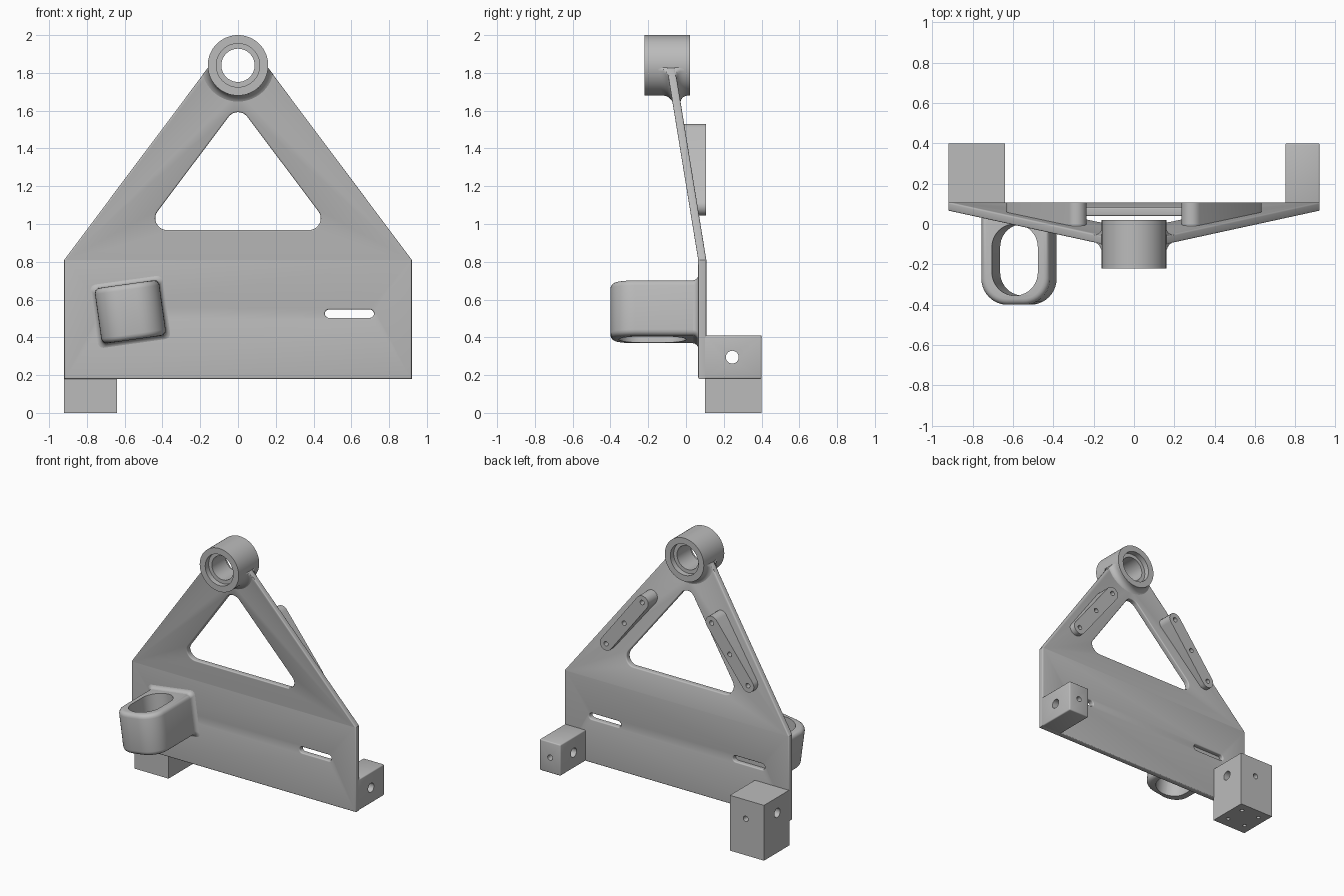
import bpy, bmesh
from math import sin, cos, pi, atan2, radians
from mathutils import Matrix, Vector

cube = bpy.data.objects.get("Cube")
if cube:
    bpy.data.objects.remove(cube)

GREY = (0.5, 0.5, 0.5, 1)
metal = bpy.data.materials.new("plain grey")
metal.use_nodes = True
metal.diffuse_color = GREY
metal.node_tree.nodes["Principled BSDF"].inputs["Base Color"].default_value = GREY

BEND = 0.81                       # height where the plate starts to lean
HUB_Z, HUB_R = 1.84, 0.16


def lean(z):
    """Depth of the plate's middle surface at height z."""
    return 0.086 - 0.163 * max(0, z - BEND)


def around(centres, r, n=10):
    """Rounded outline around counter-clockwise corner centres."""
    if len(centres) == 1:
        x, z = centres[0]
        return [(x + r * cos(i * pi / 16), z + r * sin(i * pi / 16)) for i in range(32)]
    out = []
    for i, (x, z) in enumerate(centres):
        px, pz = centres[i - 1]
        qx, qz = centres[(i + 1) % len(centres)]
        a = atan2(z - pz, x - px) - pi / 2
        b = atan2(qz - z, qx - x) - pi / 2
        turn = (b - a) % (2 * pi)
        out += [(x + r * cos(a + turn * k / n), z + r * sin(a + turn * k / n))
                for k in range(n + 1)]
    return out


def add(name, mesh):
    ob = bpy.data.objects.new(name, mesh)
    bpy.context.collection.objects.link(ob)
    mesh.materials.clear()
    mesh.materials.append(metal)
    return ob


def from_bmesh(name, bm):
    bmesh.ops.recalc_face_normals(bm, faces=bm.faces[:])
    mesh = bpy.data.meshes.new(name)
    bm.to_mesh(mesh)
    bm.free()
    return add(name, mesh)


def evaluated(ob):
    deps = bpy.context.evaluated_depsgraph_get()
    return bpy.data.meshes.new_from_object(ob.evaluated_get(deps))


def prism(name, loops, half, bevel=0.0, upright=True, cut=None):
    """Filled outline with holes, extruded both ways; upright stands it in xz."""
    curve = bpy.data.curves.new(name, 'CURVE')
    curve.dimensions, curve.fill_mode = '2D', 'BOTH'
    curve.extrude, curve.bevel_depth, curve.offset = half - bevel, bevel, -bevel
    curve.bevel_resolution = 3
    for loop in loops:
        s = curve.splines.new('POLY')
        s.points.add(len(loop) - 1)
        for p, (x, y) in zip(s.points, loop):
            p.co = (x, y, 0, 1)
        s.use_cyclic_u = True
    tmp = bpy.data.objects.new("outline", curve)
    bpy.context.collection.objects.link(tmp)
    bm = bmesh.new()
    bm.from_mesh(evaluated(tmp))
    bpy.data.objects.remove(tmp)
    bmesh.ops.remove_doubles(bm, verts=bm.verts[:], dist=0.0002)
    if upright:
        bm.transform(Matrix.Rotation(pi / 2, 4, 'X'))
    if cut is not None:
        bmesh.ops.bisect_plane(bm, geom=bm.verts[:] + bm.edges[:] + bm.faces[:],
                               plane_co=(0, 0, cut), plane_no=(0, 0, 1))
    return from_bmesh(name, bm)


def skin(name, rings, closed=True, loop=False):
    """Surface through rings of points."""
    bm = bmesh.new()
    vs = [[bm.verts.new(p) for p in ring] for ring in rings]
    n = len(rings[0])
    for i in range(len(vs) if loop else len(vs) - 1):
        a, b = vs[i], vs[(i + 1) % len(vs)]
        for j in range(n if closed else n - 1):
            k = (j + 1) % n
            bm.faces.new((a[j], a[k], b[k], b[j]))
    return from_bmesh(name, bm)


def subtract(ob, cutter):
    cutter.hide_render = True
    mod = ob.modifiers.new("cut", 'BOOLEAN')
    mod.operation, mod.object, mod.solver = 'DIFFERENCE', cutter, 'EXACT'
    mesh = evaluated(ob)
    ob.modifiers.clear()
    ob.data = mesh
    mesh.materials.clear()
    mesh.materials.append(metal)
    bpy.data.objects.remove(cutter)


def block(name, lo, hi, holes, bevel=0.0):
    """Box drilled by (position, axis, radius, length) holes."""
    lo, hi = Vector(lo), Vector(hi)
    bm = bmesh.new()
    bmesh.ops.create_cube(bm, size=1, matrix=Matrix.Translation((lo + hi) / 2)
                          @ Matrix.Diagonal((*(hi - lo), 1)))
    if bevel:
        bmesh.ops.bevel(bm, geom=bm.edges[:], offset=bevel, segments=3,
                        profile=0.5, affect='EDGES')
    ob = from_bmesh(name, bm)
    drill = bmesh.new()
    for pos, axis, r, length in holes:
        turn = Vector((0, 0, 1)).rotation_difference(Vector(axis)).to_matrix().to_4x4()
        bmesh.ops.create_cone(drill, cap_ends=True, segments=24, radius1=r, radius2=r,
                              depth=length, matrix=Matrix.Translation(pos) @ turn)
    subtract(ob, from_bmesh("drill", drill))


# Plate: lower panel and leaning triangular frame in one sheet
X = 0.92
saddle = [(0.14 * cos(a), HUB_Z + 0.14 * sin(a))
          for a in (-pi * i / 16 for i in range(17))]
outline = [(-X, 0.18), (X, 0.18), (X, BEND), (0.16, 1.825), *saddle,
           (-0.16, 1.825), (-X, BEND)]
window = around([(-0.376, 1.03), (0.376, 1.03), (0, 1.53)], 0.062)
slots = [around([(s * 0.59 - 0.108, 0.525), (s * 0.59 + 0.108, 0.525)], 0.022)
         for s in (-1, 1)]
plate = prism("plate", [outline, window, *slots], 0.0215, 0.008, cut=BEND)
for v in plate.data.vertices:
    v.co.y += lean(v.co.z)

# Hub with a counterbore on both ends
profile = [(HUB_R, -0.22), (HUB_R, 0.02), (0.115, 0.02), (0.115, -0.02),
           (0.088, -0.02), (0.088, -0.18), (0.115, -0.18), (0.115, -0.22)]
skin("hub", [[(r * cos(i * pi / 32), y, HUB_Z + r * sin(i * pi / 32)) for i in range(64)]
             for r, y in profile], loop=True)

# Fillets blending the hub into the plate, trimmed at the plate edge
for side, name in ((-1, "front_hub_fillet"), (1, "back_hub_fillet")):
    rings = []
    for k in range(9):
        t = k * pi / 16
        ring = []
        for i in range(49):
            a = -pi * i / 48
            reach = 0.8 * abs(cos(a)) + 0.6 * sin(a)
            limit = 0.12 / reach if reach > 0.1 else 1
            r = min(0.21 - 0.05 * sin(t), max(limit, 0.15))
            z = HUB_Z + r * sin(a)
            ring.append((r * cos(a), lean(z) + side * (0.068 - 0.05 * cos(t)), z))
        rings.append(ring)
    skin(name, rings, closed=False)

# Mounting pads on the back of both arms, wedge shaped to stand upright
for s, name in ((1, "left_pad"), (-1, "right_pad")):
    ends = [(s * 0.285, 1.48), (s * 0.582, 1.095)]
    middle = (s * 0.433, 1.287)
    holes = [around([c], 0.017) for c in (*ends, middle)]
    pad = prism(name, [around(ends, 0.05), *holes], 0.05)
    for v in pad.data.vertices:
        v.co.y = 0.107 if v.co.y > 0 else lean(v.co.z)

# Tilted loop on the front, with an oval opening
W, H = 0.172, 0.148
front = around([(-0.042, -0.27), (0.042, -0.27), (0.042, 0), (-0.042, 0)], 0.13)[:22]
loop = prism("front_loop", [front + [(W, 0.075), (-W, 0.075)]], H, 0.03, upright=False)
opening = prism("opening", [around([(0, -0.24), (0, -0.115)], 0.115, 20)], 0.3,
                upright=False)
subtract(loop, opening)
rings = []
for k in range(7):
    t = k * pi / 12
    o = 0.03 * (1 - sin(t))
    w, h = W + o - 0.03, H + o - 0.03
    rings.append([(x, 0.066 - 0.03 * (1 - cos(t)), z) for x, z in
                  around([(-w, -h), (w, -h), (w, h), (-w, h)], 0.03)])
skirt = skin("loop_fillet", rings)
for ob in (loop, skirt):
    ob.location = (-0.57, 0, 0.535)
    ob.rotation_euler.y = radians(-8)

# Drilled blocks on the back
AX, AY, AZ = (1, 0, 0), (0, 1, 0), (0, 0, 1)
block("left_block", (0.75, 0.09, 0.18), (X, 0.4, 0.41),
      [((0.83, 0.245, 0.295), AX, 0.034, 1), ((0.835, 0.4, 0.295), AY, 0.02, 0.2)], 0.008)
feet = [((-0.78 + sx * 0.075, 0.255 + sy * 0.075, 0), AZ, 0.014, 0.2)
        for sx in (-1, 1) for sy in (-1, 1)]
block("right_block", (-X, 0.1, 0), (-0.64, 0.4, 0.41),
      [((-0.78, 0.245, 0.295), AX, 0.034, 1), ((-0.77, 0.4, 0.27), AY, 0.02, 0.2), *feet])

# Smooth curved faces, keep edges crisp
bpy.ops.object.select_all(action='DESELECT')
for ob in bpy.context.collection.objects:
    if ob.type == 'MESH' and metal.name in ob.data.materials:
        ob.select_set(True)
        bpy.context.view_layer.objects.active = ob
bpy.ops.object.shade_smooth_by_angle(angle=radians(32))
